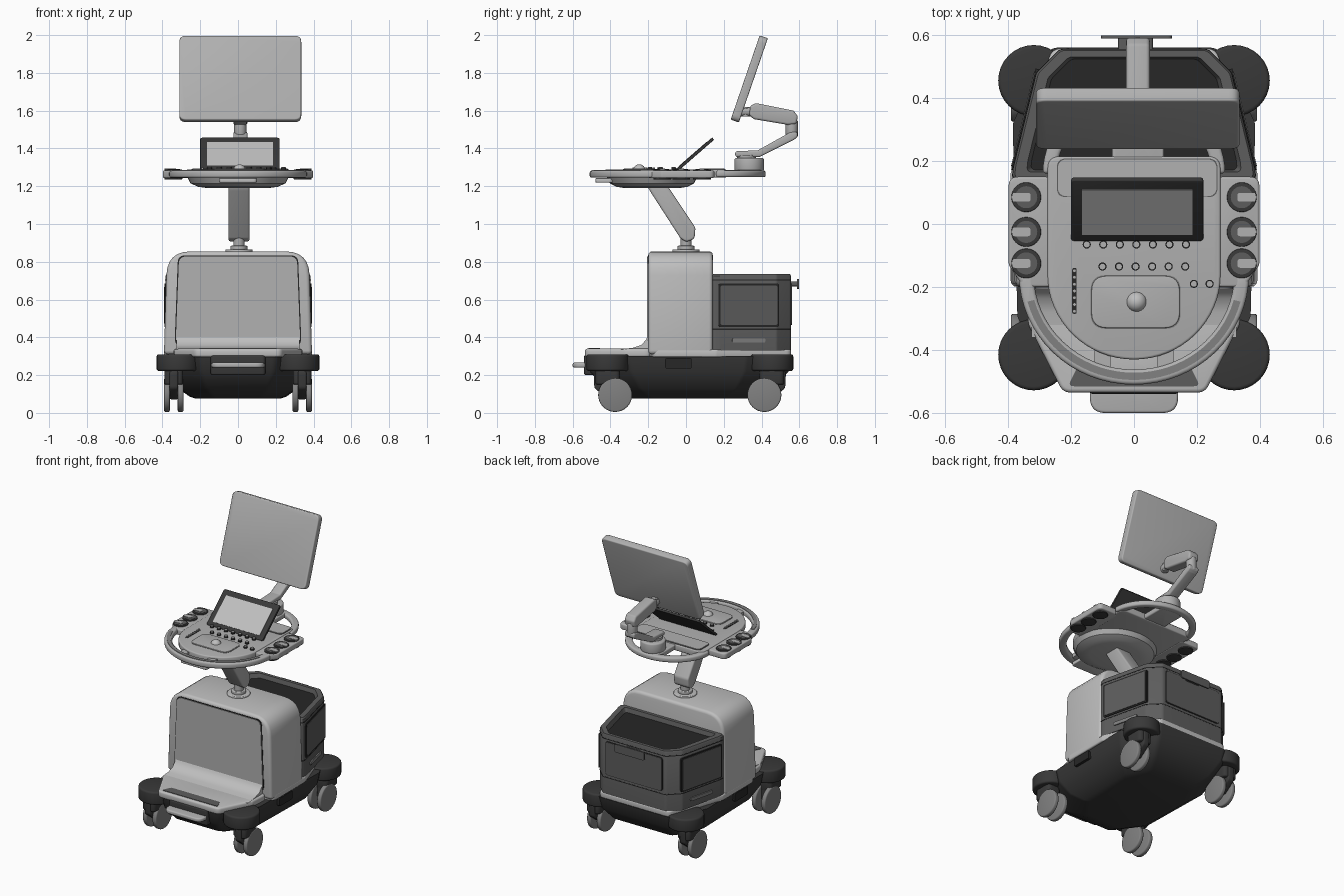
import bpy, bmesh, math
from mathutils import Vector

cube = bpy.data.objects.get("Cube")
if cube:
    bpy.data.objects.remove(cube, do_unlink=True)


def material(name, v):
    m = bpy.data.materials.new(name)
    m.use_nodes = True
    m.diffuse_color = (v, v, v, 1)
    m.node_tree.nodes["Principled BSDF"].inputs["Base Color"].default_value = (v, v, v, 1)
    return m


LIGHT = material("light plastic", 0.52)
PANEL = material("panel grey", 0.44)
ARM = material("arm grey", 0.42)
WHEEL = material("wheel grey", 0.22)
BOX = material("storage grey", 0.11)
DARK = material("charcoal", 0.04)
SEAM = material("black trim", 0.02)
PLANES = {"xy": lambda u, v, w: (u, v, w),
          "xz": lambda u, v, w: (u, w, v),
          "yz": lambda u, v, w: (w, u, v)}


def fillet(pts, r, n=6):
    """Round every corner of a closed polygon."""
    out = []
    for i, p in enumerate(pts):
        p, a, b = Vector(p), Vector(pts[i - 1]), Vector(pts[(i + 1) % len(pts)])
        da, db = a - p, b - p
        half = da.angle(db) / 2
        t = min(r / math.tan(half), da.length * 0.48, db.length * 0.48)
        p0, p1 = p + da.normalized() * t, p + db.normalized() * t
        for k in range(n + 1):
            s = k / n
            out.append(tuple(p0 * (1 - s) ** 2 + p * 2 * s * (1 - s) + p1 * s * s))
    return out


def rect(u0, u1, v0, v1, r=0.0):
    pts = [(u0, v0), (u1, v0), (u1, v1), (u0, v1)]
    return fillet(pts, r) if r else pts


def mirrored(half):
    """Close a right-hand outline with its mirror image."""
    return half + [(-x, y) for x, y in reversed(half)]


def arc(cx, cy, rx, ry, a0, a1, n=32):
    angles = [math.radians(a0 + (a1 - a0) * k / n) for k in range(n + 1)]
    return [(cx + rx * math.cos(a), cy + ry * math.sin(a)) for a in angles]


def finish(name, bm, mat, bevel=0.0, loc=(0, 0, 0), rot=(0, 0, 0)):
    bmesh.ops.recalc_face_normals(bm, faces=bm.faces)
    if bevel:
        sharp = [e for e in bm.edges if len(e.link_faces) == 2 and e.calc_face_angle() > 0.7]
        bmesh.ops.bevel(bm, geom=sharp, offset=bevel, segments=3, profile=0.5,
                        affect='EDGES', clamp_overlap=True)
    me = bpy.data.meshes.new(name)
    bm.to_mesh(me)
    bm.free()
    me.materials.append(mat)
    ob = bpy.data.objects.new(name, me)
    bpy.context.collection.objects.link(ob)
    ob.location, ob.rotation_euler = loc, rot
    bpy.ops.object.select_all(action='DESELECT')
    ob.select_set(True)
    bpy.context.view_layer.objects.active = ob
    bpy.ops.object.shade_smooth_by_angle(angle=math.radians(35))
    return ob


def loft(name, outline, levels, mat, plane="xy", bevel=0.0, **place):
    """Stack scaled copies of an outline; levels are (offset, scale)."""
    bm = bmesh.new()
    us, vs = zip(*outline)
    cu, cv = (min(us) + max(us)) / 2, (min(vs) + max(vs)) / 2
    put = PLANES[plane]
    rings = [[bm.verts.new(put(cu + (u - cu) * s, cv + (v - cv) * s, w)) for u, v in outline]
             for w, s in levels]
    n = len(outline)
    for a, b in zip(rings, rings[1:]):
        for i in range(n):
            bm.faces.new((a[i], a[(i + 1) % n], b[(i + 1) % n], b[i]))
    bm.faces.new(rings[0][::-1])
    bm.faces.new(rings[-1])
    return finish(name, bm, mat, bevel, **place)


def prism(name, outline, lo, hi, mat, plane="xy", bevel=0.0, **place):
    return loft(name, outline, [(lo, 1), (hi, 1)], mat, plane, bevel, **place)


def disc(name, x, y, r, lo, hi, mat, plane="xy", bevel=0.0, n=32):
    return prism(name, arc(x, y, r, r, 0, 360 - 360 / n, n - 1), lo, hi, mat, plane, bevel)


# Base hull, tapering toward the floor
hull = fillet(mirrored([(0.2, -0.525), (0.37, -0.3), (0.385, 0.32), (0.27, 0.56)]), 0.05)
loft("base_hull", hull, [(0.075, 0.58), (0.085, 0.66), (0.13, 0.83), (0.22, 0.97), (0.30, 1)], DARK)
prism("base_rim", fillet(mirrored([(0.32, -0.2), (0.392, -0.17), (0.392, 0.16), (0.26, 0.557)]), 0.04),
      0.295, 0.335, LIGHT, bevel=0.008)

# Front deck, its scoop up to the body, and tread strip
deck = fillet(mirrored([(0.225, -0.535), (0.335, -0.32), (0.345, -0.18)]), 0.04)
prism("front_deck", deck, 0.295, 0.34, LIGHT, bevel=0.012)
scoop = [(-0.36, 0.335), (-0.28, 0.345), (-0.235, 0.36), (-0.21, 0.39), (-0.195, 0.43), (-0.19, 0.335)]
prism("deck_scoop", scoop, -0.325, 0.325, LIGHT, "yz")
prism("deck_tread", fillet(mirrored([(0.21, -0.515), (0.18, -0.455)]), 0.012), 0.338, 0.343, BOX)

# Foot pedal
prism("pedal_housing", rect(-0.145, 0.145, -0.54, -0.4, 0.02), 0.2, 0.305, DARK, bevel=0.01)
prism("foot_pedal", rect(-0.14, 0.14, -0.6, -0.45, 0.05), 0.24, 0.266, PANEL, bevel=0.008)

# Casters: corner pod, fork and twin wheels
for sx, side in ((1, "left"), (-1, "right")):
    for sy, py, end in ((-1, -0.415, "front"), (1, 0.455, "rear")):
        tag = f"{end}_{side}"
        disc(f"{tag}_pod", sx * 0.318, py, 0.113, 0.222, 0.31, DARK, bevel=0.012)
        cx, cy = sx * 0.34, py - sy * 0.04
        fork = fillet([(py + sy * 0.075, 0.23), (py - sy * 0.06, 0.23), (cy - sy * 0.03, 0.08),
                       (cy + sy * 0.03, 0.07), (py + sy * 0.07, 0.13)], 0.03)
        prism(f"{tag}_fork", fork, cx - 0.022, cx + 0.022, DARK, "yz", 0.008)
        prism(f"{tag}_fork_cap", rect(cx - 0.05, cx + 0.05, py - 0.065, py + 0.065, 0.03),
              0.15, 0.23, DARK, bevel=0.01)
        for k in (-0.036, 0.036):
            disc(f"{tag}_wheel", cy, 0.095, 0.09, cx + k - 0.015, cx + k + 0.015, WHEEL, "yz", 0.008)
    prism(f"{side}_base_plate", rect(-0.11, 0.03, 0.235, 0.29, 0.01),
          sx * 0.37, sx * 0.388, SEAM, "yz")

# Main body with framed front panel
body = [(-0.392, 0.31), (0.392, 0.31)] + fillet(
    [(0.392, 0.32), (0.375, 0.855), (-0.375, 0.855), (-0.392, 0.32)], 0.13)[7:21] 
prism("main_body", body, -0.2, 0.142, LIGHT, "xz", 0.02)
for name, grow, y, mat in (("front_panel_seam", 0.006, -0.202, SEAM), ("front_panel", 0, -0.206, PANEL)):
    panel = fillet([(-0.33 - grow, 0.36 - grow), (0.33 + grow, 0.36 - grow),
                    (0.312 + grow, 0.828 + grow), (-0.312 - grow, 0.828 + grow)], 0.04)
    prism(name, panel, y, -0.19, mat, "xz")

# Rear storage box with recessed top, drawer seam and side doors
store = fillet(mirrored([(0.387, 0.14), (0.383, 0.18), (0.31, 0.48), (0.235, 0.555)]), 0.03)
loft("storage_box", store, [(0.33, 1), (0.725, 1), (0.735, 0.98), (0.735, 0.88), (0.70, 0.84)], BOX)
for z in (0.44, 0.70):
    loft("storage_seam", store, [(z, 1.004), (z + 0.006, 1.004)], SEAM)
for sx in (1, -1):
    place = dict(loc=(sx * 0.347, 0.332, 0), rot=(0, 0, sx * math.radians(13.7)))
    for name, a, z0, z1, t, mat in (("door_frame", 0.165, 0.455, 0.685, 0.004, SEAM),
                                    ("door", 0.155, 0.465, 0.675, 0.007, BOX),
                                    ("drawer_grip", 0.09, 0.372, 0.395, 0.006, WHEEL)):
        prism(name, rect(-a, a, z0, z1, 0.012), -sx * 0.008, sx * t, mat, "yz", **place)
prism("rear_panel_seam", rect(-0.215, 0.215, 0.46, 0.69, 0.02), 0.55, 0.557, SEAM, "xz")
prism("rear_panel", rect(-0.21, 0.21, 0.465, 0.685, 0.02), 0.55, 0.56, BOX, "xz")
prism("rear_handle", rect(-0.105, 0.12, 0.655, 0.71, 0.015), 0.588, 0.598, BOX, "xz")
prism("rear_handle_stem", rect(-0.05, 0.06, 0.67, 0.695, 0.01), 0.55, 0.59, BOX, "xz")

# Swivel and lifting arm under the console
disc("swivel_plate", 0.005, 0, 0.072, 0.85, 0.866, LIGHT, bevel=0.005)
disc("swivel_collar", 0.005, 0, 0.045, 0.862, 0.885, PANEL, bevel=0.005)
disc("swivel_post", 0.005, 0, 0.03, 0.87, 0.95, ARM)
lift = fillet([(-0.22, 1.22), (-0.11, 1.22), (0.05, 0.98), (0.045, 0.92), (0.0, 0.905), (-0.03, 0.925)], 0.03)
prism("lift_arm", lift, -0.05, 0.06, ARM, "yz", 0.01)

# Console: bowl, control deck, side wings and grab handles
loft("console_bowl", arc(0, -0.18, 0.27, 0.24, 0, 350, 35),
     [(1.19, 0.6), (1.197, 0.78), (1.215, 0.93), (1.25, 1)], PANEL)
deck = arc(0, -0.16, 0.275, 0.27, 180, 360) + fillet(
    [(0.275, 0.0), (0.275, 0.215), (-0.275, 0.215), (-0.275, 0.0)], 0.04)[7:21]
prism("control_deck", deck, 1.245, 1.288, PANEL, bevel=0.008)
prism("deck_inset_rim", rect(-0.245, 0.265, 0.085, 0.208, 0.03), 1.28, 1.291, BOX)
prism("deck_inset", rect(-0.242, 0.262, 0.088, 0.205, 0.03), 1.28, 1.294, PANEL)
prism("front_tab", rect(-0.1, 0.1, -0.48, -0.38, 0.02), 1.22, 1.243, LIGHT, bevel=0.005)
front = arc(0, -0.16, 0.365, 0.35, 180, 360) + arc(0, -0.16, 0.318, 0.302, 360, 180)
prism("front_handle", front, 1.245, 1.283, PANEL, bevel=0.011)
grip = arc(0, -0.16, 0.35, 0.335, 195, 345) + arc(0, -0.16, 0.328, 0.312, 345, 195)
prism("front_handle_grip", grip, 1.28, 1.286, WHEEL)
rear = arc(0, 0.16, 0.29, 0.262, 0, 180) + arc(0, 0.16, 0.245, 0.217, 180, 0)
prism("rear_handle_loop", rear, 1.248, 1.283, PANEL, bevel=0.011)
prism("monitor_bridge", rect(-0.07, 0.095, 0.18, 0.4, 0.03), 1.25, 1.285, PANEL, bevel=0.008)
for x in (-0.1, 0.1):
    prism("handle_link", rect(x - 0.025, x + 0.025, -0.475, -0.38), 1.25, 1.275, PANEL)
for sx, side in ((1, "left"), (-1, "right")):
    wing = fillet([(sx * x, y) for x, y in
                   ((0.25, -0.2), (0.35, -0.2), (0.398, -0.13), (0.398, 0.15), (0.25, 0.15))], 0.03)
    prism(f"{side}_wing", wing, 1.243, 1.283, PANEL, bevel=0.008)
    for y in (0.085, -0.025, -0.125):
        disc("probe_cup_rim", sx * 0.342, y, 0.047, 1.235, 1.289, DARK, bevel=0.003)
        disc("probe_cup", sx * 0.342, y, 0.035, 1.28, 1.291, BOX)
        prism("probe_slot", rect(sx * 0.358 - 0.03, sx * 0.358 + 0.03, y - 0.014, y + 0.014, 0.01),
              1.28, 1.293, PANEL)

# Controls: knobs, sliders and trackball
knobs = [(-0.15 + 0.0525 * k, -0.065) for k in range(7)]
knobs += [(-0.1 + 0.0525 * k, -0.135) for k in range(6)] + [(0.19, -0.19), (0.24, -0.19)]
for x, y in knobs:
    disc("knob", x, y, 0.013, 1.28, 1.298, SEAM, n=16)
    disc("knob_cap", x, y, 0.0105, 1.28, 1.303, PANEL, n=16)
prism("slider_track", rect(-0.196, -0.182, -0.285, -0.14, 0.005), 1.28, 1.29, SEAM)
for k in range(7):
    disc("slider", -0.189, -0.148 - 0.0215 * k, 0.006, 1.28, 1.298, PANEL, n=12)
prism("palm_pad_rim", rect(-0.138, 0.148, -0.333, -0.162, 0.05), 1.28, 1.29, WHEEL)
prism("palm_pad", rect(-0.135, 0.145, -0.33, -0.165, 0.05), 1.28, 1.294, PANEL, bevel=0.004)
ball = bmesh.new()
bmesh.ops.create_uvsphere(ball, u_segments=24, v_segments=12, radius=0.033)
finish("trackball", ball, LIGHT, loc=(0.008, -0.247, 1.283))

# Touch screen, leaning back
lean = dict(loc=(0.01, 0.047, 1.368), rot=(math.radians(-49), 0, 0))
prism("touch_frame", rect(-0.21, 0.21, -0.128, 0.128, 0.012), -0.008, 0.008, DARK, "xz", 0.003, **lean)
prism("touch_glass", rect(-0.175, 0.175, -0.1, 0.09), -0.01, -0.006, LIGHT, "xz", **lean)

# Monitor arm: turret, lower link, elbow and upper link
disc("arm_turret", 0.012, 0.335, 0.078, 1.28, 1.35, PANEL, bevel=0.01)
disc("arm_turret_neck", 0.012, 0.32, 0.05, 1.34, 1.365, ARM)
low = fillet([(0.26, 1.355), (0.39, 1.355), (0.57, 1.445), (0.59, 1.46), (0.59, 1.49),
              (0.55, 1.485), (0.38, 1.39), (0.26, 1.385)], 0.015)
prism("lower_link", low, -0.025, 0.05, ARM, "yz", 0.01)
disc("arm_elbow", 0.012, 0.56, 0.032, 1.46, 1.55, ARM, bevel=0.006)
high = fillet([(0.335, 1.575), (0.34, 1.625), (0.37, 1.64), (0.57, 1.6), (0.592, 1.57),
               (0.585, 1.53), (0.54, 1.525), (0.36, 1.555)], 0.02)
prism("upper_link", high, -0.025, 0.05, ARM, "yz", 0.012)
disc("tilt_stub", 0.012, 1.595, 0.025, 0.27, 0.36, ARM, "xz")
disc("tilt_pivot", 0.012, 0.315, 0.02, 1.57, 1.62, ARM)

# Monitor
tilt = dict(loc=(0.012, 0.335, 1.768), rot=(math.radians(-19), 0, 0))
prism("monitor", rect(-0.323, 0.323, -0.236, 0.236, 0.035), -0.023, 0.023, PANEL, "xz", 0.007, **tilt)
